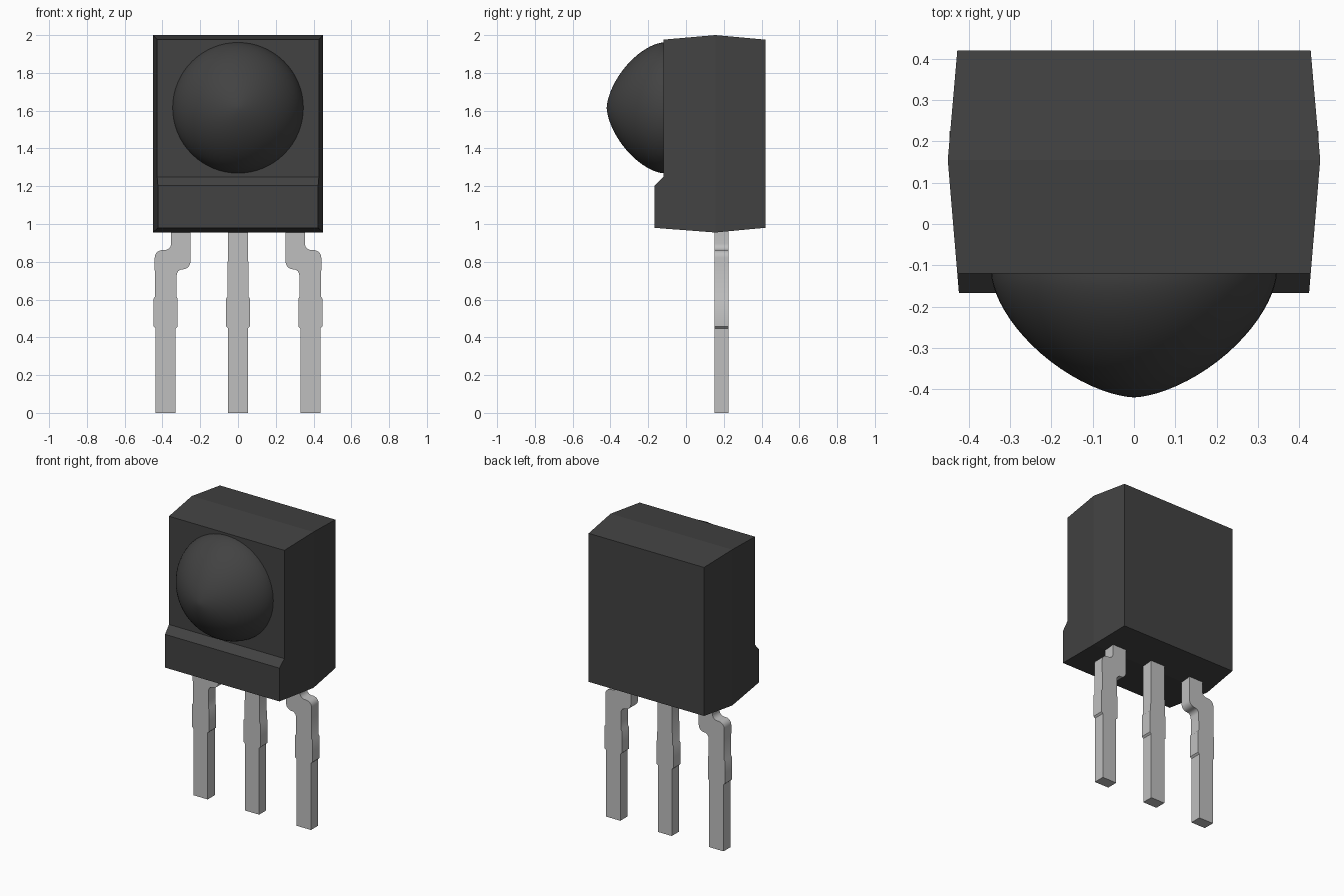
import bpy, bmesh, math
from mathutils import Vector

if "Cube" in bpy.data.objects:
    bpy.data.objects.remove(bpy.data.objects["Cube"], do_unlink=True)


def material(name, value, metallic=0.0):
    m = bpy.data.materials.new(name)
    m.use_nodes = True
    col = (value, value, value, 1)
    m.diffuse_color = col
    m.node_tree.nodes["Principled BSDF"].inputs["Base Color"].default_value = col
    return m


BLACK = material("black plastic", 0.055)
GREY = material("grey metal", 0.52)


def finish(bm, name, mat, smooth=False):
    bmesh.ops.recalc_face_normals(bm, faces=bm.faces)
    me = bpy.data.meshes.new(name)
    bm.to_mesh(me)
    bm.free()
    me.materials.append(mat)
    ob = bpy.data.objects.new(name, me)
    bpy.context.collection.objects.link(ob)
    if smooth:
        bpy.ops.object.select_all(action='DESELECT')
        ob.select_set(True)
        bpy.context.view_layer.objects.active = ob
        bpy.ops.object.shade_smooth_by_angle(angle=math.radians(35))
    return ob


# Body: rectangular sections lofted along y, widest at the mould parting line
def section(bm, y, hx, z0, z1, extra=None):
    zs = [z0, z1] if extra is None else [z0, extra, z1]
    pts = [(hx, z) for z in zs] + [(-hx, z) for z in reversed(zs)]
    return [bm.verts.new((x, y, z)) for x, z in pts]


bm = bmesh.new()
back = section(bm, 0.42, 0.428, 0.98, 1.976)
mid = section(bm, 0.155, 0.451, 0.955, 2.0)
front = section(bm, -0.12, 0.428, 0.976, 1.976, 1.25)
ledge = section(bm, -0.167, 0.424, 0.98, 1.203)
bm.faces.new(back)
for i in range(4):
    j = (i + 1) % 4
    bm.faces.new((back[i], back[j], mid[j], mid[i]))
# front half, with the extra corner where the ledge meets the face
bm.faces.new((mid[0], mid[1], front[2], front[1], front[0]))
bm.faces.new((mid[1], mid[2], front[3], front[2]))
bm.faces.new((mid[2], mid[3], front[5], front[4], front[3]))
bm.faces.new((mid[3], mid[0], front[0], front[5]))
bm.faces.new((front[1], front[2], front[3], front[4]))
# ledge with a sloped top
low = [front[0], front[1], front[4], front[5]]
for i in range(4):
    j = (i + 1) % 4
    bm.faces.new((low[i], low[j], ledge[j], ledge[i]))
bm.faces.new(ledge)
finish(bm, "body", BLACK)

# Lens: slightly pointed dome facing forward
RINGS, SEGS, POWER = 20, 64, 2 / 1.6
bm = bmesh.new()
rings = []
for k in range(RINGS):
    t = math.pi / 2 * k / RINGS
    r = 0.346 * math.cos(t) ** POWER
    y = -0.12 - 0.30 * math.sin(t) ** POWER
    rings.append([bm.verts.new((r * math.cos(a), y, 1.615 + r * math.sin(a)))
                  for a in (2 * math.pi * s / SEGS for s in range(SEGS))])
tip = bm.verts.new((0, -0.42, 1.615))
for s in range(SEGS):
    n = (s + 1) % SEGS
    for a, b in zip(rings, rings[1:]):
        bm.faces.new((a[s], a[n], b[n], b[s]))
    bm.faces.new((rings[-1][s], rings[-1][n], tip))
bm.faces.new(rings[0])
finish(bm, "lens_dome", BLACK, True)


# Legs: flat outlines (x, z, corner radius) extruded in y
def rounded(points, steps=6):
    out = []
    for i, (x, z, r) in enumerate(points):
        p = Vector((x, z))
        if r == 0:
            out.append(p)
            continue
        u = (Vector(points[i - 1][:2]) - p).normalized()
        v = (Vector(points[(i + 1) % len(points)][:2]) - p).normalized()
        centre = p + (u + v) * r          # right-angled corners
        for k in range(steps + 1):
            a = math.pi / 2 * k / steps
            out.append(centre - v * r * math.cos(a) - u * r * math.sin(a))
    return out


def leg(name, outline, side=1):
    bm = bmesh.new()
    pts = rounded(outline)
    a = [bm.verts.new((side * p.x, 0.15, p.y)) for p in pts]
    b = [bm.verts.new((side * p.x, 0.225, p.y)) for p in pts]
    bm.faces.new(a)
    bm.faces.new(b)
    for i in range(len(a)):
        j = (i + 1) % len(a)
        bm.faces.new((a[i], a[j], b[j], b[i]))
    finish(bm, name, GREY, True)


def edge(x, out):
    # lower edge of a leg, with its wider shoulder
    return [(x, 0, 0), (x, 0.447, 0), (x + out, 0.457, 0),
            (x + out, 0.605, 0), (x + out * 0.4, 0.615, 0)]


centre = (edge(0.052, 0.011) + [(0.052, 1.0, 0), (-0.052, 1.0, 0)]
          + edge(-0.052, -0.011)[::-1])
outer = (edge(0.436, 0.011)
         + [(0.441, 0.862, 0.04), (0.354, 0.862, 0.035), (0.354, 1.0, 0),
            (0.252, 1.0, 0), (0.252, 0.76, 0.04), (0.324, 0.76, 0.03)]
         + edge(0.33, -0.011)[::-1])
leg("centre_leg", centre)
leg("left_leg", outer, 1)
leg("right_leg", outer, -1)
